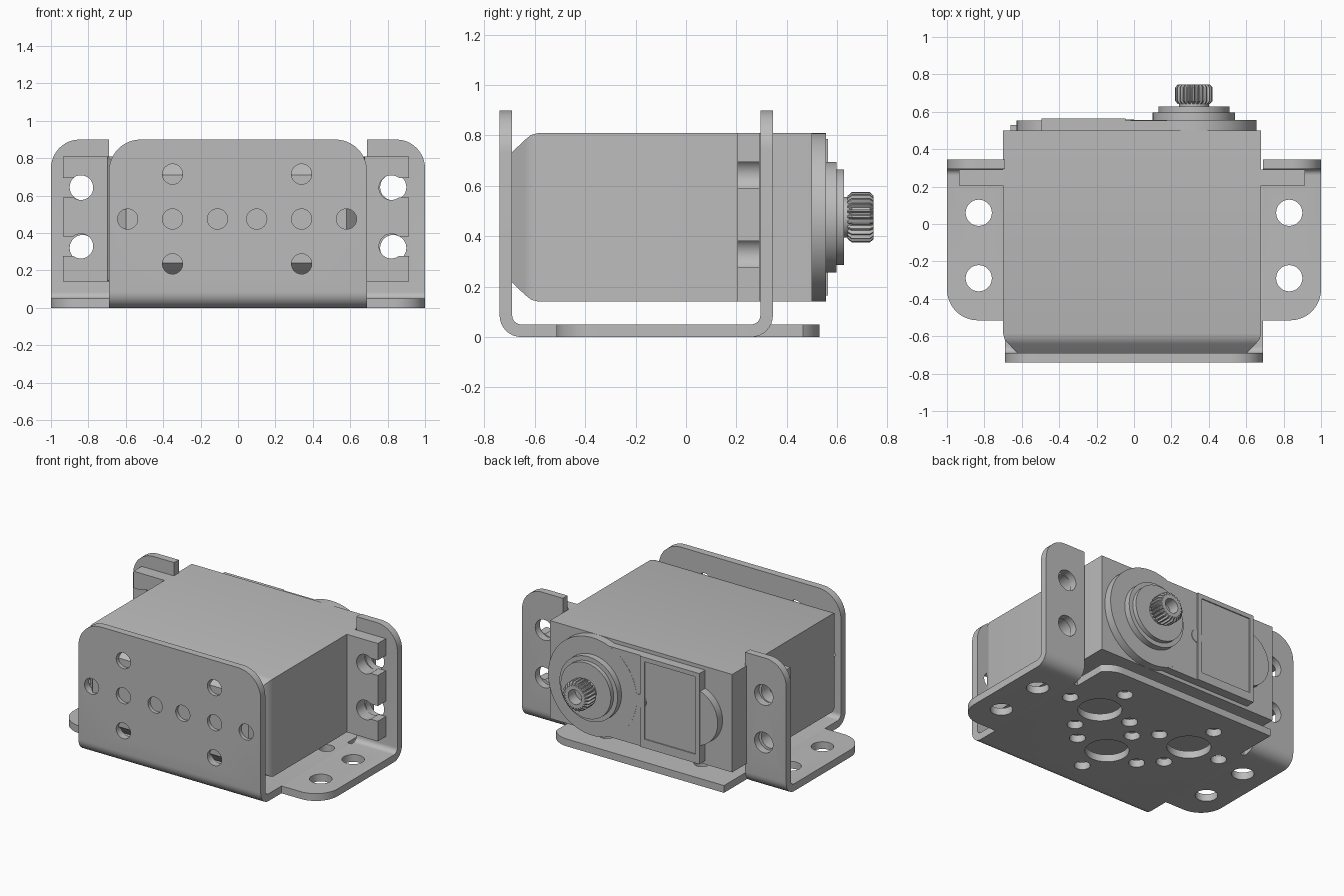
import bpy, bmesh
from math import pi, cos, sin
from mathutils import Matrix, Vector

if "Cube" in bpy.data.objects:
    bpy.data.objects.remove(bpy.data.objects["Cube"])

grey = bpy.data.materials.new("plain grey")
grey.use_nodes = True
grey.diffuse_color = (0.5, 0.5, 0.5, 1)
grey.node_tree.nodes["Principled BSDF"].inputs["Base Color"].default_value = (0.5, 0.5, 0.5, 1)

CX, CZ = -0.01, 0.475      # centre of the motor case
SHAFT = 0.32               # x of the output shaft
parts = []


def finish(name, bm):
    bmesh.ops.recalc_face_normals(bm, faces=bm.faces)
    mesh = bpy.data.meshes.new(name)
    bm.to_mesh(mesh)
    bm.free()
    mesh.materials.append(grey)
    obj = bpy.data.objects.new(name, mesh)
    bpy.context.collection.objects.link(obj)
    parts.append(obj)
    return obj


def loft(rings):
    """Closed solid through rings of equal point count."""
    bm = bmesh.new()
    rows = [[bm.verts.new(p) for p in ring] for ring in rings]
    n = len(rows[0])
    for a, b in zip(rows, rows[1:]):
        for i in range(n):
            j = (i + 1) % n
            bm.faces.new((a[i], a[j], b[j], b[i]))
    bm.faces.new(rows[0])
    bm.faces.new(rows[-1])
    return bm


def add_cyl(bm, centre, r, depth, axis="Y", seg=40):
    turn = Matrix.Rotation(pi / 2, 4, "X") if axis == "Y" else Matrix()
    bmesh.ops.create_cone(bm, cap_ends=True, segments=seg, radius1=r, radius2=r,
                          depth=depth, matrix=Matrix.Translation(centre) @ turn)


def add_box(bm, lo, hi):
    lo, hi = Vector(lo), Vector(hi)
    bmesh.ops.create_cube(bm, size=1, matrix=Matrix.Translation((lo + hi) / 2)
                          @ Matrix.Diagonal((*(hi - lo), 1)))


def cut(obj, bm):
    """Subtract the cutter mesh from the part."""
    cutter = finish("cutter", bm)
    parts.remove(cutter)
    cutter.hide_render = True
    mod = obj.modifiers.new("cut", "BOOLEAN")
    mod.object, mod.operation, mod.solver = cutter, "DIFFERENCE", "EXACT"
    bpy.context.view_layer.objects.active = obj
    bpy.ops.object.modifier_apply(modifier=mod.name)
    bpy.data.objects.remove(cutter)


def disc(name, x, r, y0, y1, seg=64):
    bm = bmesh.new()
    add_cyl(bm, (x, (y0 + y1) / 2, CZ), r, y1 - y0, seg=seg)
    return finish(name, bm)


def box(name, lo, hi):
    bm = bmesh.new()
    add_box(bm, lo, hi)
    return finish(name, bm)


def bent_sheet(name, x0, x1, face, s, end, rounds):
    """L-shaped sheet: upright with outer face at y=face, foot running to y=end."""
    t, R, H = 0.05, 0.085, 0.9
    L = abs(end - face)
    arc = [k * pi / 16 for k in range(9)]
    prof = [(L, 0)] + [(R - R * sin(a), R - R * cos(a)) for a in arc] + [(0, H), (t, H)]
    prof += [(R - (R - t) * cos(a), R - (R - t) * sin(a)) for a in arc] + [(L, t)]
    bm = loft([[(x, face + s * u, z) for u, z in prof] for x in (x0, x1)])
    # rounded corners of the sheet ends
    for x, where, r in rounds:
        def hit(v):
            at = abs(v.co.z - H) if where == "top" else abs(v.co.y - end)
            return abs(v.co.x - x) < 1e-4 and at < 1e-4
        edges = [e for e in bm.edges if all(hit(v) for v in e.verts)]
        bmesh.ops.bevel(bm, geom=edges, offset=r, segments=12, profile=0.5, affect="EDGES")
    return finish(name, bm)


# bracket: front plate and floor
W = 0.69
floor = bent_sheet("bracket_front_and_floor", -W, W, -0.74, 1, 0.53,
                   [(x, w, r) for x in (-W, W) for w, r in (("top", 0.17), ("foot", 0.16))])
bm = bmesh.new()
for x in (-0.59, -0.35, -0.11, 0.10, 0.34, 0.58):
    add_cyl(bm, (x, -0.74, CZ), 0.054, 0.2)
for x in (-0.35, 0.34):
    for dz in (-0.24, 0.24):
        add_cyl(bm, (x, -0.74, CZ + dz), 0.054, 0.2)
cut(floor, bm)

# floor holes: three large, each ringed by four small
bm = bmesh.new()
for x, y in ((-0.36, 0.1), (0.36, 0.1), (0, -0.26)):
    add_cyl(bm, (x, y, 0), 0.137, 0.2, "Z")
    for dx, dy in ((1, 0), (-1, 0), (0, 1), (0, -1)):
        add_cyl(bm, (x + 0.24 * dx, y + 0.24 * dy, 0), 0.05, 0.2, "Z", 28)
# relief slits beside the ears
for s in (-1, 1):
    add_box(bm, (s * 0.675 - 0.016, 0.24, -0.1), (s * 0.675 + 0.016, 0.6, 0.1))
cut(floor, bm)

# bracket: wings with upright ears
for side, s in (("left", 1), ("right", -1)):
    ear = bent_sheet(side + "_wing_and_ear", s * W, s, 0.345, -1, -0.515,
                     [(s, "top", 0.154), (s * W, "top", 0.154), (s, "foot", 0.165)])
    bm = bmesh.new()
    for z in (0.32, 0.645):
        add_cyl(bm, (s * 0.83, 0.32, z), 0.07, 0.2)
    for y in (0.06, -0.29):
        add_cyl(bm, (s * 0.83, y, 0), 0.07, 0.2, "Z")
    cut(ear, bm)

# motor case with a tapered front
rings = []
for y, d in ((0.5, 0), (-0.585, 0), (-0.615, 0.008), (-0.64, 0.028), (-0.715, 0.1)):
    hx, hz = 0.69 - d, 0.335 - d
    rings.append([(CX + a * hx, y, CZ + b * hz) for a, b in ((-1, -1), (1, -1), (1, 1), (-1, 1))])
finish("motor_case", loft(rings))

# slotted mounting tabs
for side, s in (("left", 1), ("right", -1)):
    xs = sorted((CX + s * 0.68, CX + s * 0.925))
    tab = box(side + "_mounting_tab", (xs[0], 0.205, 0.14), (xs[1], 0.292, 0.81))
    for z in (0.33, 0.643):
        bm = bmesh.new()
        add_cyl(bm, (CX + s * 0.83, 0.25, z), 0.066, 0.3)
        cut(tab, bm)
        bm = bmesh.new()
        xs = sorted((CX + s * 0.84, CX + s * 1.0))
        add_box(bm, (xs[0], 0.1, z - 0.052), (xs[1], 0.4, z + 0.052))
        cut(tab, bm)

# gearbox cover on the back
disc("gear_cover", SHAFT, 0.335, 0.49, 0.555, 96)
disc("small_cover", -0.43, 0.197, 0.49, 0.553)
box("cover_bridge", (-0.495, 0.49, 0.165), (SHAFT, 0.554, 0.785))
panel = box("cover_panel", (-0.495, 0.52, 0.165), (-0.045, 0.563, 0.785))
bm = bmesh.new()
add_box(bm, (-0.465, 0.556, 0.225), (-0.08, 0.6, 0.755))
cut(panel, bm)
disc("panel_stud", -0.045, 0.045, 0.53, 0.559, 32)
disc("lower_collar", SHAFT, 0.22, 0.54, 0.597)
disc("upper_collar", SHAFT, 0.19, 0.58, 0.627)
disc("shaft_neck", SHAFT, 0.08, 0.61, 0.66)

# splined output shaft
TEETH = 24
rings = []
for y, k in ((0.642, 0.86), (0.658, 1), (0.73, 1), (0.745, 0.86)):
    ring = []
    for i in range(TEETH * 4):
        r = k * (0.1 if i % 4 < 2 else 0.087)
        a = i * pi / (TEETH * 2)
        ring.append((SHAFT + r * cos(a), y, CZ + r * sin(a)))
    rings.append(ring)
spline = finish("splined_shaft", loft(rings))
bm = bmesh.new()
add_cyl(bm, (SHAFT, 0.74, CZ), 0.05, 0.14)
cut(spline, bm)

# smooth round walls, keep edges sharp
bpy.ops.object.select_all(action="DESELECT")
for obj in parts:
    obj.select_set(True)
bpy.context.view_layer.objects.active = parts[0]
bpy.ops.object.shade_smooth_by_angle(angle=pi / 7)
